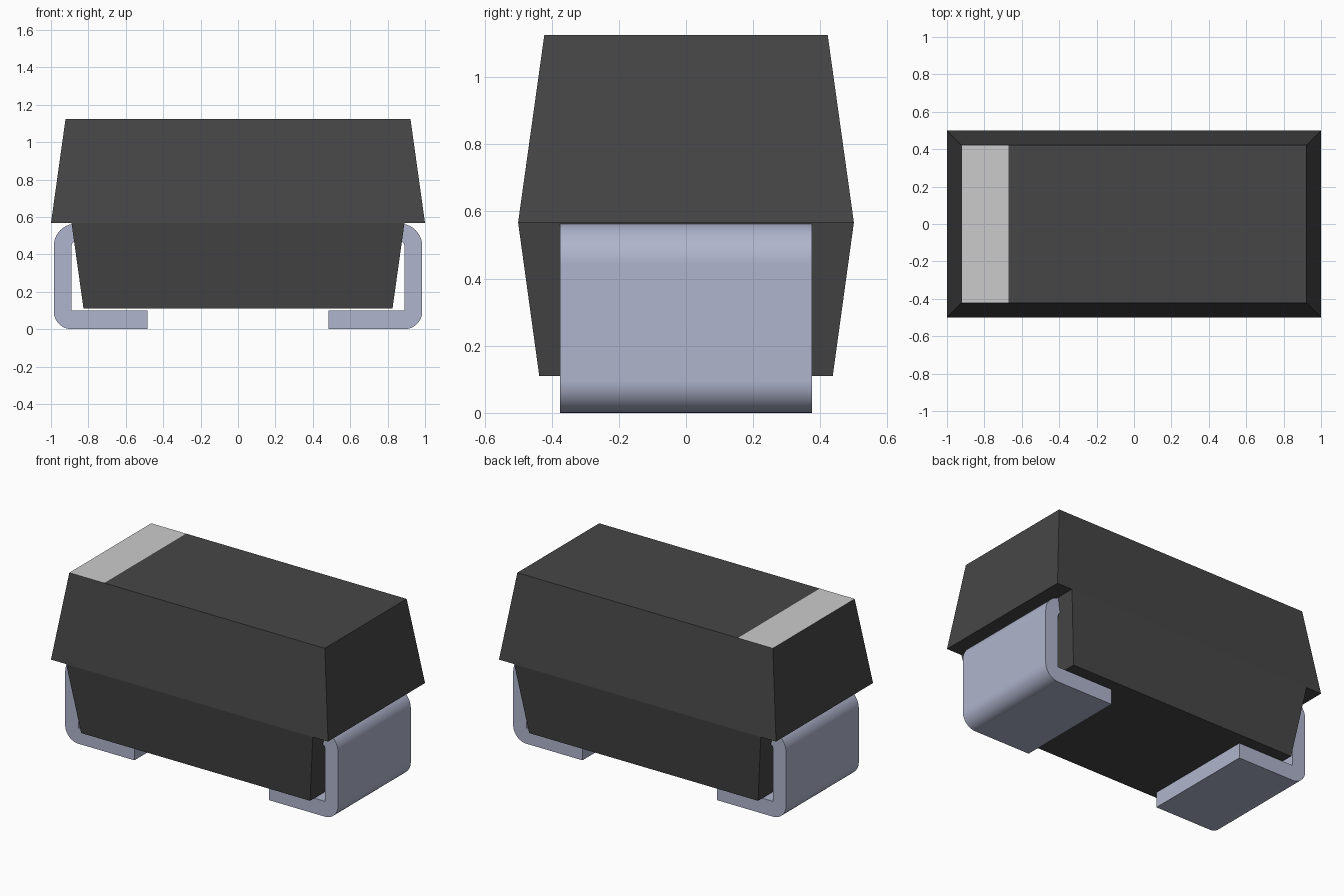
import bpy, bmesh, math

cube = bpy.data.objects.get("Cube")
if cube:
    bpy.data.objects.remove(cube, do_unlink=True)


def material(name, rgb):
    m = bpy.data.materials.new(name)
    m.use_nodes = True
    m.diffuse_color = (*rgb, 1)
    bsdf = next(n for n in m.node_tree.nodes if n.type == 'BSDF_PRINCIPLED')
    bsdf.inputs["Base Color"].default_value = (*rgb, 1)
    return m


DARK = material("dark plastic", (0.062, 0.062, 0.062))
BAND = material("light grey band", (0.60, 0.60, 0.60))
METAL = material("pale blue metal", (0.43, 0.46, 0.61))


def add_object(name, bm, mats):
    bmesh.ops.recalc_face_normals(bm, faces=bm.faces[:])
    mesh = bpy.data.meshes.new(name)
    bm.to_mesh(mesh)
    bm.free()
    for m in mats:
        mesh.materials.append(m)
    ob = bpy.data.objects.new(name, mesh)
    bpy.context.collection.objects.link(ob)
    return ob


def frustum(z0, half0, z1, half1):
    """Box whose bottom and top rectangles have different half sizes."""
    bm = bmesh.new()
    bmesh.ops.create_cube(bm, size=2)
    for v in bm.verts:
        hx, hy = half1 if v.co.z > 0 else half0
        v.co = (v.co.x * hx, v.co.y * hy, z1 if v.co.z > 0 else z0)
    return bm


SEAM, TOP = 0.567, 1.125

# Lower body, narrowing towards the bottom
add_object("lower_body", frustum(0.11, (0.826, 0.437), SEAM, (0.89, 0.5)), [DARK])

# Upper body, with the polarity band cut into its top face
bm = frustum(SEAM, (1.0, 0.5), TOP, (0.922, 0.422))
top = max(bm.faces, key=lambda f: f.calc_center_median().z)
bmesh.ops.bisect_plane(bm, geom=[top, *top.edges, *top.verts],
                       plane_co=(-0.67, 0, 0), plane_no=(1, 0, 0))
for f in bm.faces:
    c = f.calc_center_median()
    if c.z > TOP - 0.001 and c.x < -0.67:
        f.material_index = 1
add_object("upper_body", bm, [DARK, BAND])


def arc(cx, cz, r, start, end, steps=10):
    angles = [math.radians(start + (end - start) * i / steps) for i in range(steps + 1)]
    return [(cx + r * math.cos(a), cz + r * math.sin(a)) for a in angles]


# Bent metal leads: foot, upright and a tab running into the body
OUT, INN, LIP, R_LOW, R_UP = 0.985, 0.89, SEAM - 0.002, 0.095, 0.12
profile = [(0.485, 0.1), (0.485, 0.0)]
profile += arc(OUT - R_LOW, R_LOW, R_LOW, -90, 0)
profile += arc(OUT - R_UP, LIP - R_UP, R_UP, 0, 90)
profile += [(0.75, LIP), (0.75, LIP - 0.095)]
profile += arc(INN - 0.025, LIP - 0.12, 0.025, 90, 0, 4)
profile += [(INN, 0.1)]

for side, name in ((1, "left_lead"), (-1, "right_lead")):
    bm = bmesh.new()
    cap = bm.faces.new([bm.verts.new((side * x, -0.375, z)) for x, z in profile])
    new = bmesh.ops.extrude_face_region(bm, geom=[cap])["geom"]
    bmesh.ops.translate(bm, vec=(0, 0.75, 0),
                        verts=[v for v in new if isinstance(v, bmesh.types.BMVert)])
    # Extrusion drops the starting cap in some cases, so close any open end
    bmesh.ops.holes_fill(bm, edges=[e for e in bm.edges if e.is_boundary], sides=0)
    ob = add_object(name, bm, [METAL])
    bpy.ops.object.select_all(action='DESELECT')
    ob.select_set(True)
    bpy.context.view_layer.objects.active = ob
    bpy.ops.object.shade_smooth_by_angle(angle=math.radians(35))
    # Keep the broad flat areas evenly shaded
    weighted = ob.modifiers.new("flat areas", 'WEIGHTED_NORMAL')
    weighted.keep_sharp = True
